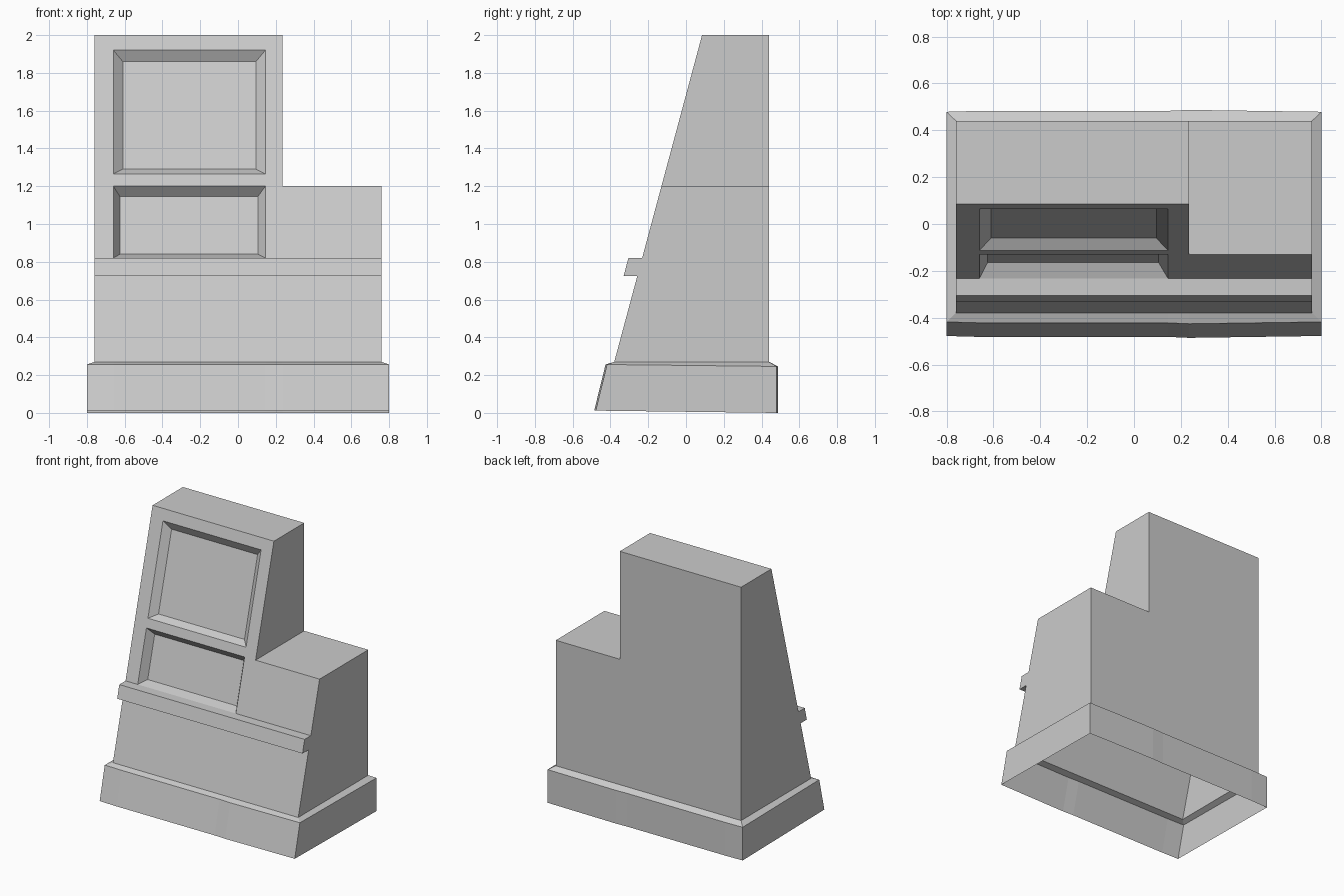
import bpy, bmesh

if "Cube" in bpy.data.objects:
    bpy.data.objects.remove(bpy.data.objects["Cube"])

XS = [-0.76, -0.66, 0.145, 0.235, 0.76]      # column lines of the front
BACK = 0.44


def slope(z):
    """y of the leaning front at height z"""
    return -0.38 + (z - 0.27) * 0.465 / 1.73


# side profile of the front, bottom to top, with the ledge stepping out
PROFILE = [(slope(z), z) for z in (0.27, 0.725)]
PROFILE += [(-0.33, 0.725), (-0.305, 0.82)]
PROFILE += [(slope(z), z) for z in (0.82, 1.2, 1.265, 1.92, 2.0)]
SHELF = 5                                    # profile index of the low shelf (z = 1.2)
# recessed panels by profile row: inner x0, x1, z0, z1, depth
PANELS = {4: (-0.625, 0.105, 0.84, 1.145, 0.062),
          6: (-0.61, 0.095, 1.29, 1.86, 0.046)}

bm = bmesh.new()


def face(pts):
    bm.faces.new([bm.verts.new(p) for p in pts])


def bridge(a, b):
    """quads between two closed rings of points"""
    for i in range(len(a)):
        j = (i + 1) % len(a)
        face([a[i], a[j], b[j], b[i]])


# leaning front with recessed panels
for r in range(len(PROFILE) - 1):
    (y0, z0), (y1, z1) = PROFILE[r], PROFILE[r + 1]
    for c in range(4 if r < SHELF else 3):
        xa, xb = XS[c], XS[c + 1]
        outer = [(xa, y0, z0), (xb, y0, z0), (xb, y1, z1), (xa, y1, z1)]
        if c == 1 and r in PANELS:
            a, b, lo, hi, d = PANELS[r]
            inner = [(x, slope(z) + d, z) for x, z in ((a, lo), (b, lo), (b, hi), (a, hi))]
            bridge(outer, inner)
            face(inner)
        else:
            face(outer)


# sides
def side(x, rows, back_z):
    face([(x, y, z) for y, z in rows] + [(x, BACK, z) for z in back_z])


side(-0.76, PROFILE, (2.0, 0.27))
side(0.76, PROFILE[:SHELF + 1], (1.2, 0.27))
side(0.235, PROFILE[SHELF:], (2.0, 1.2))

# tops
face([(x, slope(2), 2) for x in XS[:4]] + [(0.235, BACK, 2), (-0.76, BACK, 2)])
face([(0.235, slope(1.2), 1.2), (0.76, slope(1.2), 1.2), (0.76, BACK, 1.2), (0.235, BACK, 1.2)])

# back
face([(x, BACK, 0.27) for x in XS] +
     [(0.76, BACK, 1.2), (0.235, BACK, 1.2), (0.235, BACK, 2), (-0.76, BACK, 2)])


# plinth skirt, open underneath, bulging slightly at the step line
def ring(half, yf, zf, yb, zb, bulge=0.0):
    xs = [x * half / 0.76 if abs(x) == 0.76 else x for x in XS]
    out = [0, bulge * 0.5, bulge * 0.5, bulge, 0]
    front = [(x, yf - o, zf) for x, o in zip(xs, out)]
    back = [(x, yb + o, zb) for x, o in zip(xs, out)]
    return front + back[::-1]


rim = ring(0.76, slope(0.27), 0.27, BACK, 0.27)
shoulder = ring(0.80, -0.418, 0.256, 0.479, 0.246, 0.008)
foot = ring(0.80, -0.478, 0.012, 0.479, 0.0, 0.008)
bridge(rim, shoulder)
bridge(shoulder, foot)

bmesh.ops.remove_doubles(bm, verts=bm.verts[:], dist=0.0005)
bmesh.ops.recalc_face_normals(bm, faces=bm.faces[:])
mesh = bpy.data.meshes.new("stepped_cabinet")
bm.to_mesh(mesh)
bm.free()
bpy.context.collection.objects.link(bpy.data.objects.new("stepped_cabinet", mesh))
